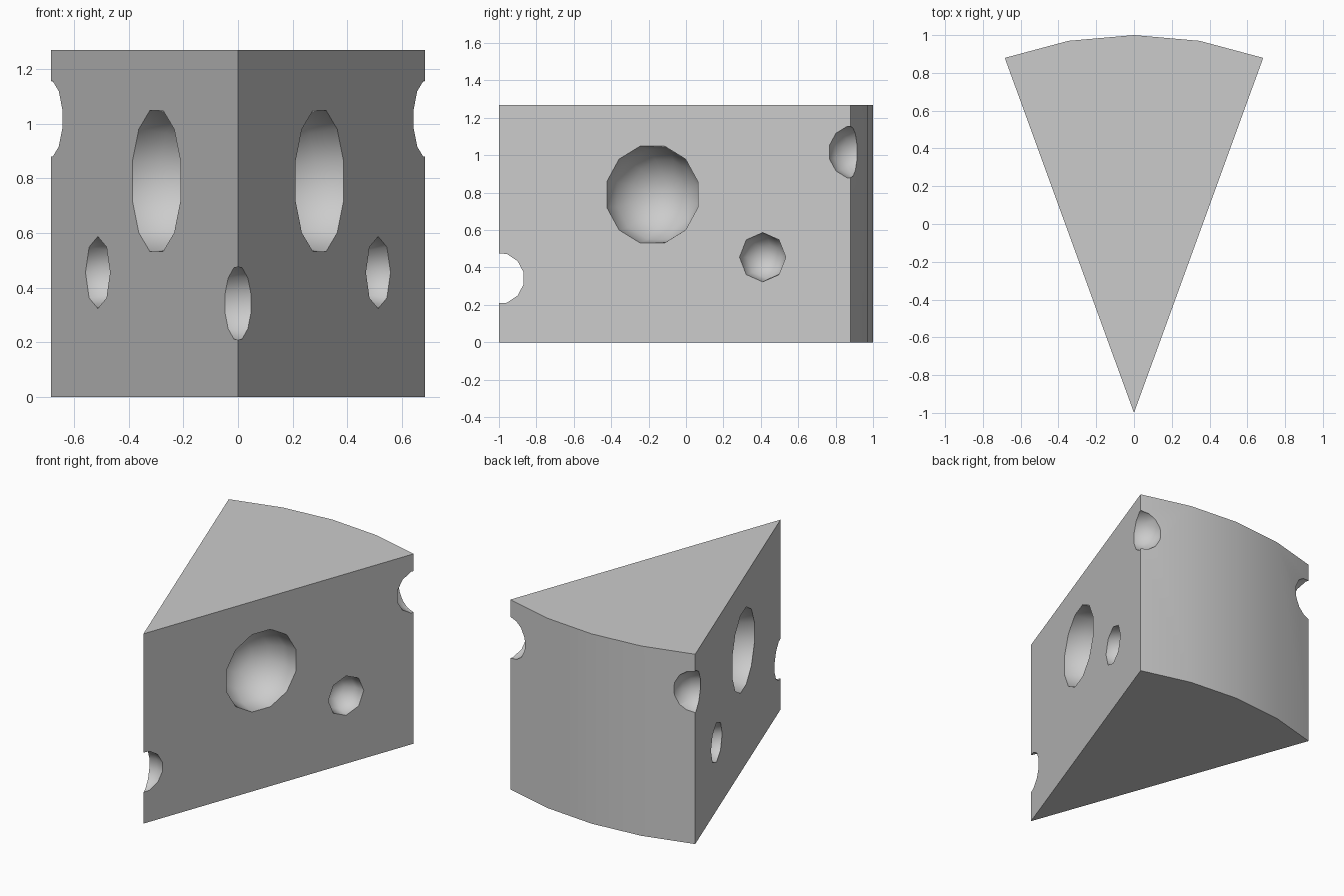
import bpy, bmesh
from math import sin, cos, radians, pi
from mathutils import Matrix

if "Cube" in bpy.data.objects:
    bpy.data.objects.remove(bpy.data.objects["Cube"])

HALF = radians(20)      # half the wedge angle
HEIGHT = 1.27


def make_object(name, bm):
    bmesh.ops.recalc_face_normals(bm, faces=bm.faces)
    mesh = bpy.data.meshes.new(name)
    bm.to_mesh(mesh)
    bm.free()
    obj = bpy.data.objects.new(name, mesh)
    bpy.context.collection.objects.link(obj)
    return obj


# Wedge: tip at the front, four-segment rind arc at the back
bm = bmesh.new()
outline = [(0, -1)] + [(2 * sin(a), -1 + 2 * cos(a))
                       for a in (HALF * k / 2 for k in (2, 1, 0, -1, -2))]
base = bm.faces.new([bm.verts.new((x, y, 0)) for x, y in outline])
top = bmesh.ops.extrude_face_region(bm, geom=[base])["geom"]
bmesh.ops.translate(bm, vec=(0, 0, HEIGHT),
                    verts=[v for v in top if isinstance(v, bmesh.types.BMVert)])
wedge = make_object("cheese_wedge", bm)

# Holes: spheres whose pole points out of the face they cut
bm = bmesh.new()


def add_hole(x, y, z, radius, sides, rings, heading, spin):
    matrix = (Matrix.Translation((x, y, z)) @ Matrix.Rotation(heading, 4, 'Z')
              @ Matrix.Rotation(pi / 2, 4, 'Y') @ Matrix.Rotation(spin, 4, 'Z'))
    bmesh.ops.create_uvsphere(bm, u_segments=sides, v_segments=rings,
                              radius=radius, matrix=matrix)


add_hole(0, -0.993, 0.342, 0.138, 12, 8, 0, radians(15))    # tip bite
for side in (1, -1):
    heading = -HALF if side == 1 else pi + HALF
    add_hole(side * 0.298, -0.18, 0.79, 0.268, 12, 8, heading, radians(15))
    add_hole(side * 0.512, 0.41, 0.455, 0.132, 8, 6, heading, 0)
    add_hole(side * 0.69, 0.897, 1.017, 0.143, 12, 8, heading, radians(15))
cutter = make_object("hole_cutter", bm)
cutter.hide_render = True

# Carve the holes, then remove the cutter
mod = wedge.modifiers.new("holes", 'BOOLEAN')
mod.operation = 'DIFFERENCE'
mod.solver = 'EXACT'
mod.object = cutter
bpy.context.view_layer.objects.active = wedge
wedge.select_set(True)
cutter.select_set(False)
bpy.ops.object.modifier_apply(modifier=mod.name)
bpy.data.objects.remove(cutter, do_unlink=True)
bpy.ops.object.shade_smooth_by_angle(angle=radians(50))
